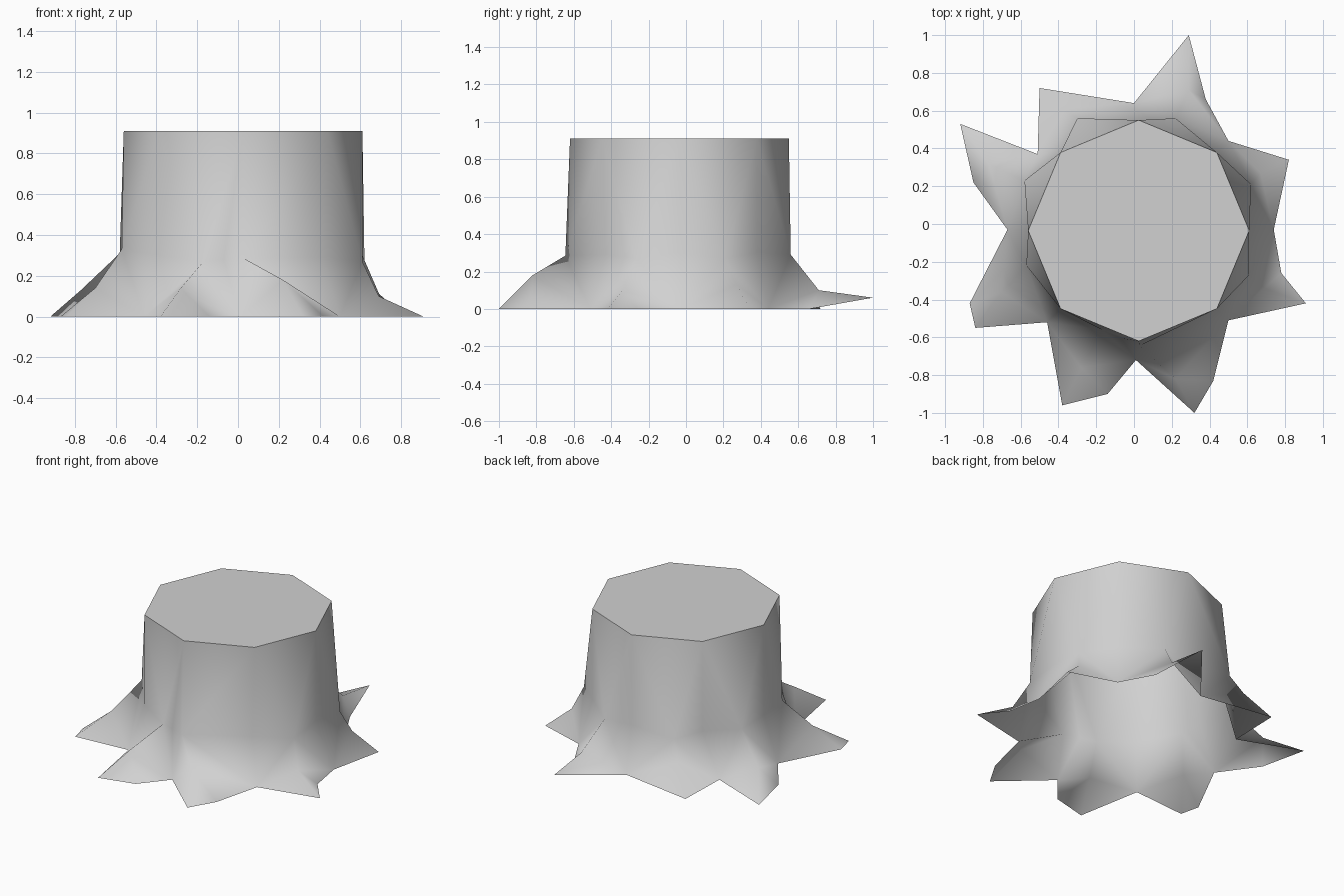
import bpy, bmesh, math

if "Cube" in bpy.data.objects:
    bpy.data.objects.remove(bpy.data.objects["Cube"])

grey = bpy.data.materials.new("plain grey")
grey.diffuse_color = (0.64, 0.64, 0.64, 1)
grey.use_nodes = True
grey.node_tree.nodes["Principled BSDF"].inputs["Base Color"].default_value = grey.diffuse_color

CX, CY, R = 0.025, -0.035, 0.585   # trunk centre and radius
TOP, WAIST = 0.91, 0.30            # cut height, height where the roots begin

# valleys between the roots, on the ground
valleys = [(0.74, -0.03), (0.50, 0.44), (0.0, 0.64), (-0.51, 0.37),
           (-0.67, -0.03), (-0.46, -0.52), (0.01, -0.72), (0.50, -0.51)]

# each root: start of its ridge on the trunk, knuckle of the ridge, tip points
roots = [
    ((0.62, 0.21, 0.27), (0.67, 0.27, 0.13), [(0.82, 0.34, 0)]),
    ((0.22, 0.56, 0.29), (0.29, 0.71, 0.10), [(0.38, 0.66, 0), (0.29, 1.0, 0.06)]),
    ((-0.30, 0.56, 0.29), (-0.37, 0.61, 0.17), [(-0.50, 0.72, 0)]),
    ((-0.58, 0.23, 0.31), (-0.77, 0.32, 0.13), [(-0.92, 0.53, 0), (-0.85, 0.22, 0)]),
    ((-0.57, -0.22, 0.33), (-0.70, -0.36, 0.14), [(-0.87, -0.42, 0), (-0.84, -0.55, 0)]),
    ((-0.17, -0.56, 0.27), (-0.28, -0.76, 0.14), [(-0.38, -0.96, 0), (-0.14, -0.90, 0)]),
    ((0.03, -0.645, 0.285), (0.22, -0.82, 0.18), [(0.32, -1.0, 0), (0.42, -0.83, 0)]),
    ((0.61, -0.27, 0.27), (0.69, -0.34, 0.10), [(0.91, -0.42, 0), (0.78, -0.26, 0)]),
]

bm = bmesh.new()


def ring(radius, z):
    return [bm.verts.new((CX + radius * math.cos(i * math.pi / 4),
                          CY + radius * math.sin(i * math.pi / 4), z)) for i in range(8)]


top = ring(R, TOP)
waist = ring(R, WAIST)
waist[6].co = (-0.07, -0.605, 0.28)
waist[7].co = (0.41, -0.43, 0.29)
ground = [bm.verts.new((x, y, 0)) for x, y in valleys]

# sawn top
sawn = bm.faces.new(top)

# trunk wall and root for each of the eight sides, open underneath
for i, (start, knuckle, tips) in enumerate(roots):
    j = (i + 1) % 8
    s, k = bm.verts.new(start), bm.verts.new(knuckle)
    rim = [ground[i]] + [bm.verts.new(p) for p in tips] + [ground[j]]
    for tri in ((top[i], s, top[j]), (top[i], waist[i], s), (top[j], s, waist[j]),
                (waist[i], ground[i], s), (s, ground[j], waist[j]),
                (s, ground[i], k), (s, k, ground[j])):
        bm.faces.new(tri)
    for a, b in zip(rim, rim[1:]):
        bm.faces.new((k, a, b))

bmesh.ops.recalc_face_normals(bm, faces=bm.faces)
if sawn.normal.z < 0:
    bmesh.ops.reverse_faces(bm, faces=bm.faces)

# smooth bark, sharp sawn edge
for f in bm.faces:
    f.smooth = True
for e in sawn.edges:
    e.smooth = False

mesh = bpy.data.meshes.new("stump")
bm.to_mesh(mesh)
bm.free()
mesh.materials.append(grey)
stump = bpy.data.objects.new("stump", mesh)
bpy.context.collection.objects.link(stump)
